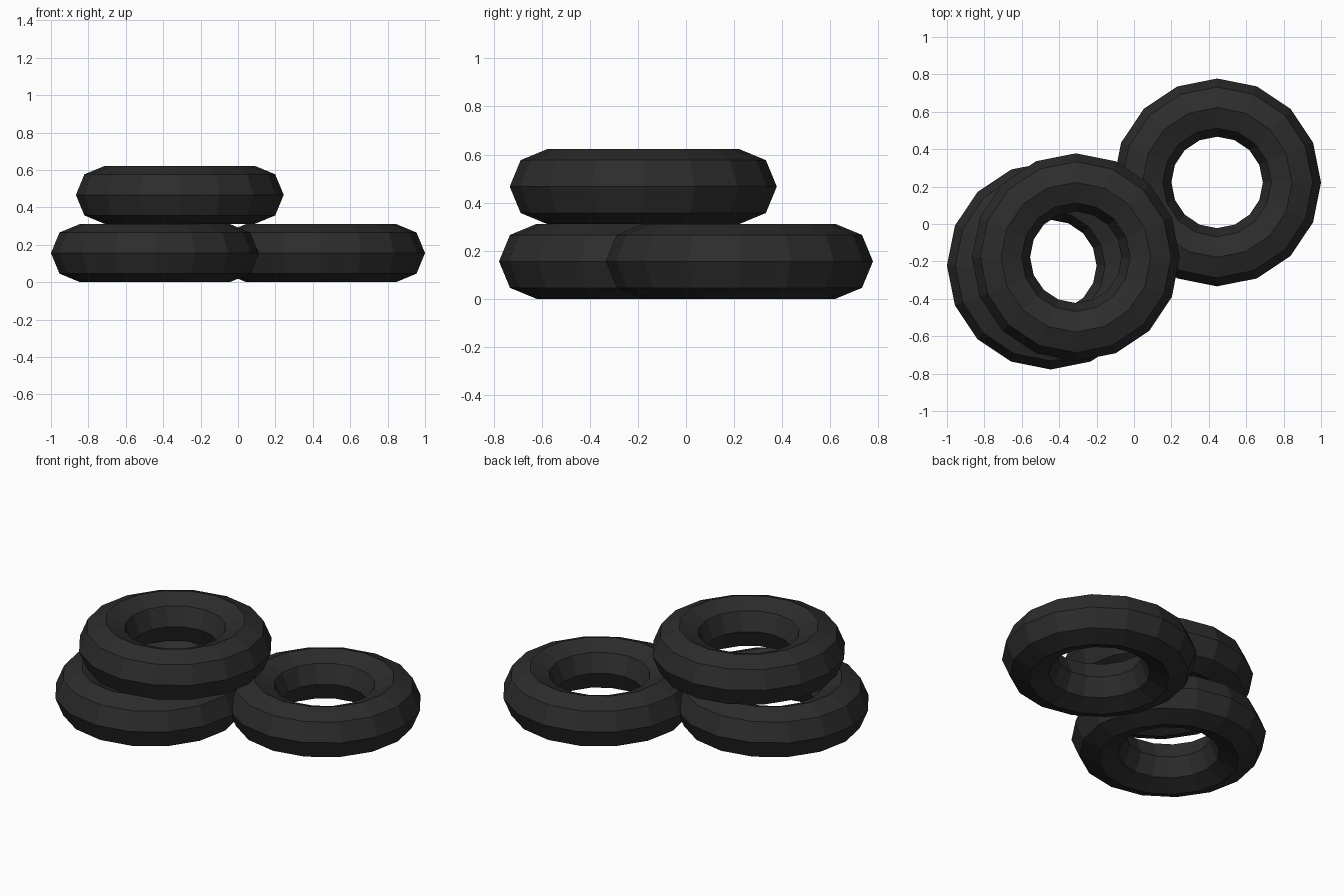
import bpy

if "Cube" in bpy.data.objects:
    bpy.data.objects.remove(bpy.data.objects["Cube"])

K = 2 / 4.5  # layout unit

rubber = bpy.data.materials.new("black rubber")
rubber.diffuse_color = (0.025, 0.025, 0.025, 1)
rubber.use_nodes = True
rubber.node_tree.nodes["Principled BSDF"].inputs["Base Color"].default_value = rubber.diffuse_color


def tyre(name, x, y, z):
    """Low-poly flat-shaded ring lying on its side."""
    bpy.ops.mesh.primitive_torus_add(
        major_segments=16, minor_segments=8,
        major_radius=0.9 * K, minor_radius=0.35 * K,
        location=(x * K, y * K, z * K))
    ob = bpy.context.object
    ob.name = name
    ob.data.materials.append(rubber)
    bpy.ops.object.shade_flat()


# Two tyres on the ground, one stacked slightly off-centre
tyre("right_tyre", 1, 0.5, 0.35)
tyre("left_tyre", -1, -0.5, 0.35)
tyre("top_tyre", -0.7, -0.4, 1.05)
